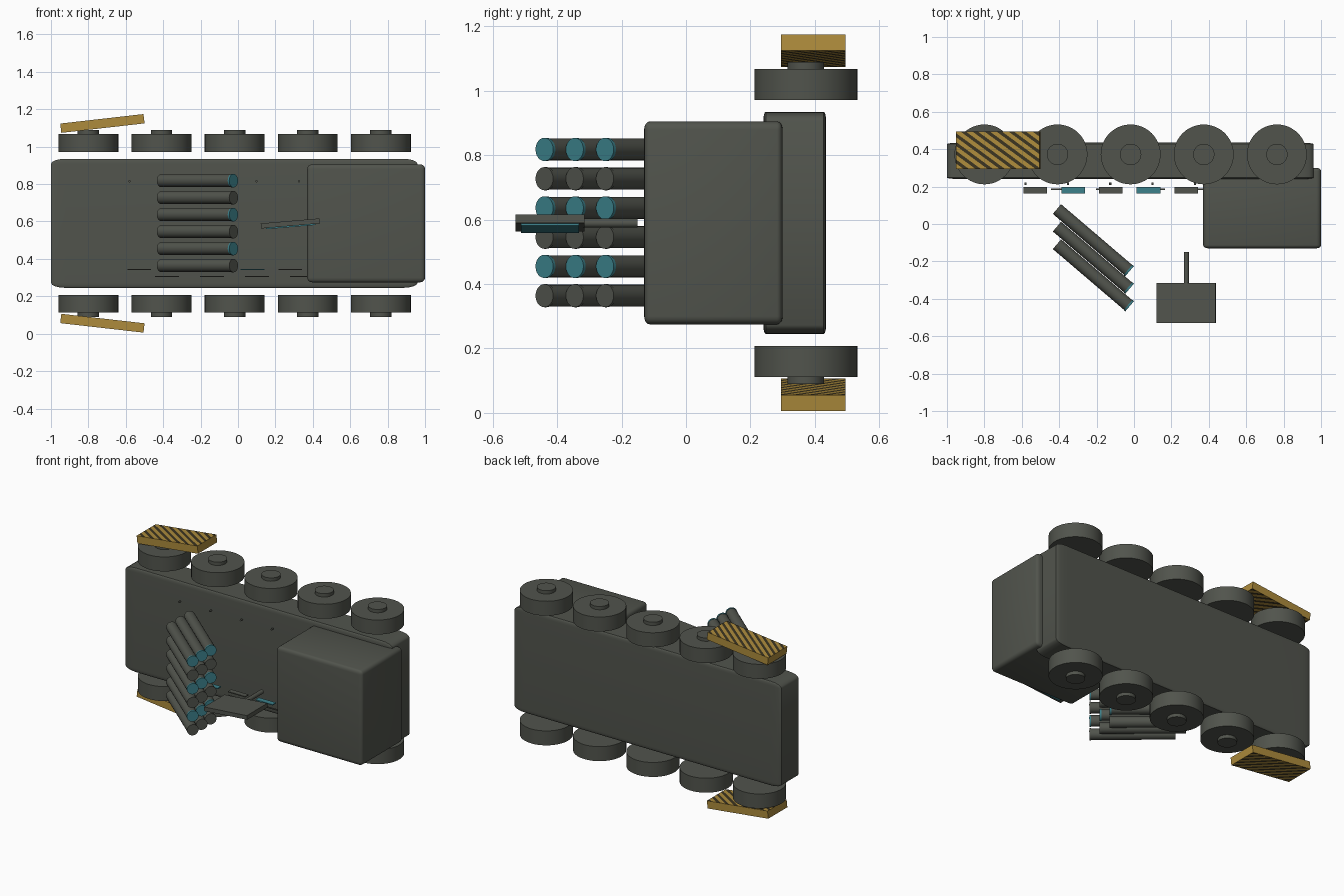
import bpy, bmesh, math
from mathutils import Vector, Matrix

if "Cube" in bpy.data.objects:
    bpy.data.objects.remove(bpy.data.objects["Cube"])


def material(name, rgb):
    m = bpy.data.materials.new(name)
    m.diffuse_color = (*rgb, 1)
    m.use_nodes = True
    m.node_tree.nodes["Principled BSDF"].inputs["Base Color"].default_value = m.diffuse_color
    return m


OLIVE = material("dark olive grey", (0.082, 0.088, 0.073))
TEAL = material("teal", (0.045, 0.22, 0.26))
YELLOW = material("hazard yellow", (0.42, 0.26, 0.045))
BLACK = material("stripe black", (0.045, 0.035, 0.015))


def finish(bm, name, mats, smooth=True):
    me = bpy.data.meshes.new(name)
    bmesh.ops.recalc_face_normals(bm, faces=bm.faces)
    bm.to_mesh(me)
    bm.free()
    ob = bpy.data.objects.new(name, me)
    bpy.context.collection.objects.link(ob)
    for m in mats:
        me.materials.append(m)
    if smooth:
        bpy.ops.object.select_all(action='DESELECT')
        ob.select_set(True)
        bpy.context.view_layer.objects.active = ob
        bpy.ops.object.shade_smooth_by_angle(angle=math.radians(35))
    return ob


def box(name, lo, hi, mat, bevel=0.0, tilt=0.0):
    """Box from corner to corner; bevel is a share of each side, tilt turns about y."""
    lo, hi = Vector(lo), Vector(hi)
    bm = bmesh.new()
    bmesh.ops.create_cube(bm, size=1)
    if bevel:
        bmesh.ops.bevel(bm, geom=bm.edges[:], offset=bevel, segments=4,
                        profile=0.5, affect='EDGES')
    bm.transform(Matrix.Translation((lo + hi) / 2) @ Matrix.Rotation(-tilt, 4, 'Y')
                 @ Matrix.Diagonal((*(hi - lo), 1)))
    return finish(bm, name, [mat], bool(bevel))


def rod(name, a, b, r, mat, sides=32):
    a, b = Vector(a), Vector(b)
    bm = bmesh.new()
    bmesh.ops.create_cone(bm, cap_ends=True, segments=sides, radius1=r, radius2=r,
                          depth=(b - a).length)
    turn = (b - a).to_track_quat('Z', 'Y').to_matrix().to_4x4()
    bm.transform(Matrix.Translation((a + b) / 2) @ turn)
    return finish(bm, name, [mat])


# Vehicle lies on its side: its roof faces -y, its width runs along z
MID = 0.59
box("chassis", (-1, 0.24, 0.245), (0.96, 0.435, 0.935), OLIVE, 0.04)
box("cab", (0.37, -0.13, 0.275), (1.0, 0.30, 0.905), OLIVE, 0.04)

# Wheels and hubs on both sides
for side in (-1, 1):
    for i in range(5):
        x = -0.80 + i * 0.391
        rod("wheel", (x, 0.372, MID + side * 0.382), (x, 0.372, MID + side * 0.478), 0.16, OLIVE, 48)
        rod("hub", (x, 0.372, MID + side * 0.46), (x, 0.372, MID + side * 0.50), 0.057, OLIVE)

# Bank of launch tubes: three rows of six, alternate columns with teal caps
ang = math.radians(40.5)
d = Vector((math.cos(ang), -math.sin(ang), 0))
for row in range(3):
    for col in range(6):
        a = Vector((-0.412, 0.08 - row * 0.094, 0.364 + col * 0.0908))
        b = a + d * 0.502
        rod("launch_tube", a, b, 0.034, OLIVE, 24)
        rod("tube_cap", b - d * 0.002, b + d * 0.009, 0.036,
            TEAL if col % 2 else OLIVE, 24)

# Flat sensor panel on its mast
tilt = math.radians(4.9)
box("sensor_panel", (0.122, -0.53, 0.576), (0.438, -0.315, 0.603), OLIVE, 0, tilt)
box("sensor_face", (0.15, -0.513, 0.570), (0.415, -0.333, 0.577), TEAL, 0, tilt)
rod("sensor_mast", (0.28, -0.32, 0.589), (0.28, -0.15, 0.589), 0.014, OLIVE, 16)

# Small status plates, tool rods and rivets along the deck
for i in range(5):
    x = -0.527 + i * 0.2015
    box("status_plate", (x - 0.063, 0.162, 0.340), (x + 0.063, 0.197, 0.346),
        TEAL if i % 2 else OLIVE)
    x = -0.58 + i * 0.2265
    rod("rivet", (x, 0.208, 0.815), (x, 0.223, 0.815), 0.006, OLIVE, 12)
for i in range(4):
    x = -0.38 + i * 0.241
    box("tool_rod", (x - 0.065, 0.181, 0.303), (x + 0.065, 0.190, 0.309), OLIVE)


def hazard_flap(side):
    """Tilted panel whose broad faces are cut into diagonal stripes."""
    bm = bmesh.new()
    bmesh.ops.create_cube(bm, size=1)
    bm.transform(Matrix.Diagonal((0.448, 0.2, 0.05, 1)))
    slope = math.radians(-36)
    n = Vector((-math.sin(slope), math.cos(slope), 0))
    period, dark = 0.038, 0.017
    for k in range(-7, 8):
        for off in (0, dark):
            bmesh.ops.bisect_plane(bm, geom=bm.verts[:] + bm.edges[:] + bm.faces[:],
                                   plane_co=n * (k * period + off), plane_no=n)
    bm.normal_update()
    for f in bm.faces:
        if abs(f.normal.z) > 0.9:
            f.material_index = int(f.calc_center_median().dot(n) % period < dark)
    bm.transform(Matrix.Translation((-0.725, 0.395, MID + side * 0.534))
                 @ Matrix.Rotation(-side * math.radians(6.5), 4, 'Y'))
    finish(bm, "hazard_flap", [YELLOW, BLACK], False)


# Rear striped flaps, one per side
for side in (-1, 1):
    hazard_flap(side)
